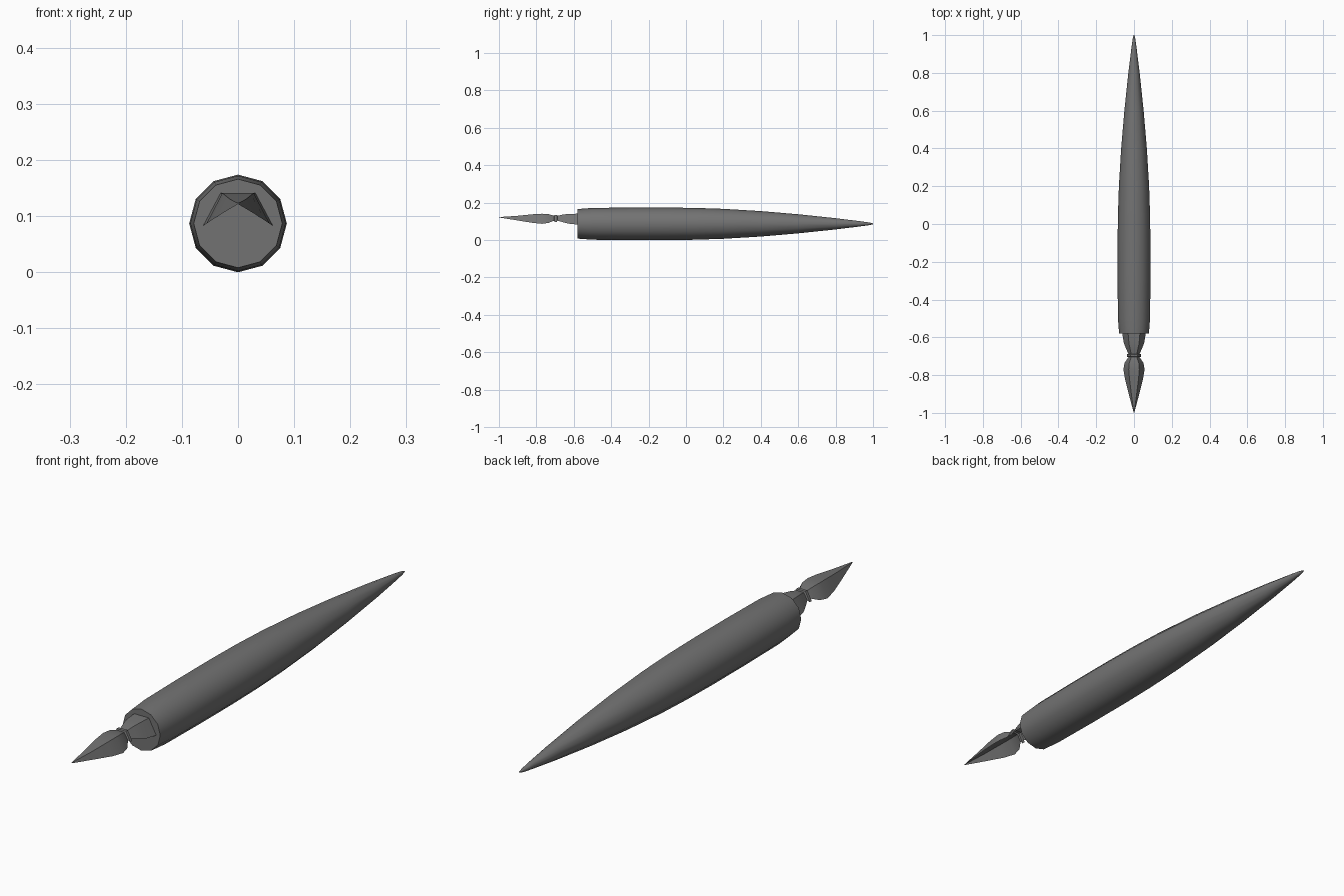
import bpy, math

cube = bpy.data.objects.get("Cube")
if cube:
    bpy.data.objects.remove(cube)

grey = bpy.data.materials.new("dark_grey")
grey.use_nodes = True
COLOUR = (0.17, 0.17, 0.17, 1)
grey.diffuse_color = COLOUR
grey.node_tree.nodes["Principled BSDF"].inputs["Base Color"].default_value = COLOUR


def loft(name, rings, closed):
    """Skin a list of equal-length cross-sections running along y."""
    n = len(rings[0])
    verts = [p for ring in rings for p in ring]
    faces = []
    for i in range(len(rings) - 1):
        for j in range(n if closed else n - 1):
            k = (j + 1) % n
            faces.append((i * n + j, i * n + k, (i + 1) * n + k, (i + 1) * n + j))
    if closed:
        faces.append(tuple(reversed(range(n))))
        faces.append(tuple(range(len(verts) - n, len(verts))))
    mesh = bpy.data.meshes.new(name)
    mesh.from_pydata(verts, [], faces)
    mesh.materials.append(grey)
    obj = bpy.data.objects.new(name, mesh)
    bpy.context.collection.objects.link(obj)
    bpy.ops.object.select_all(action='DESELECT')
    bpy.context.view_layer.objects.active = obj
    obj.select_set(True)
    bpy.ops.object.shade_smooth_by_angle(angle=math.radians(40))
    return obj


# Twelve-sided holder: (y, radius) from the blunt front to the pointed end
AXIS_Z = 0.087
SIDES = 12
holder = [(-0.58, 0.079), (-0.5, 0.085), (-0.3, 0.087), (-0.1, 0.087), (0.05, 0.085),
          (0.2, 0.080), (0.4, 0.068), (0.6, 0.051), (0.8, 0.030), (0.93, 0.014),
          (0.98, 0.007), (1.0, 0.002)]


def circle(y, r):
    angles = [2 * math.pi * k / SIDES for k in range(SIDES)]
    return [(r * math.sin(a), y, AXIS_Z + r * math.cos(a)) for a in angles]


loft("holder", [circle(y, r) for y, r in holder], True)

# Folded sheet nib, open underneath: (y, half width, bottom z, top z)
nib = [(-1.0, 0.001, 0.121, 0.123), (-0.9, 0.028, 0.105, 0.130),
       (-0.82, 0.048, 0.092, 0.138), (-0.77, 0.056, 0.087, 0.141),
       (-0.735, 0.050, 0.092, 0.139), (-0.705, 0.030, 0.104, 0.130)]
collar = [(-0.705, 0.030, 0.104, 0.130), (-0.702, 0.038, 0.098, 0.134),
          (-0.690, 0.038, 0.098, 0.134), (-0.687, 0.030, 0.104, 0.130)]
shank = [(-0.687, 0.030, 0.104, 0.130), (-0.66, 0.042, 0.096, 0.136),
         (-0.63, 0.054, 0.088, 0.140), (-0.58, 0.062, 0.083, 0.141)]


def arch(y, w, low, high):
    return [(-w, y, low), (-w * 0.5, y, high), (w * 0.5, y, high), (w, y, low)]


for name, sections in (("nib", nib), ("nib_collar", collar), ("nib_shank", shank)):
    sheet = loft(name, [arch(*s) for s in sections], False)
    # Smooth shading across the folds
    bpy.ops.object.shade_smooth_by_angle(angle=math.radians(75))
